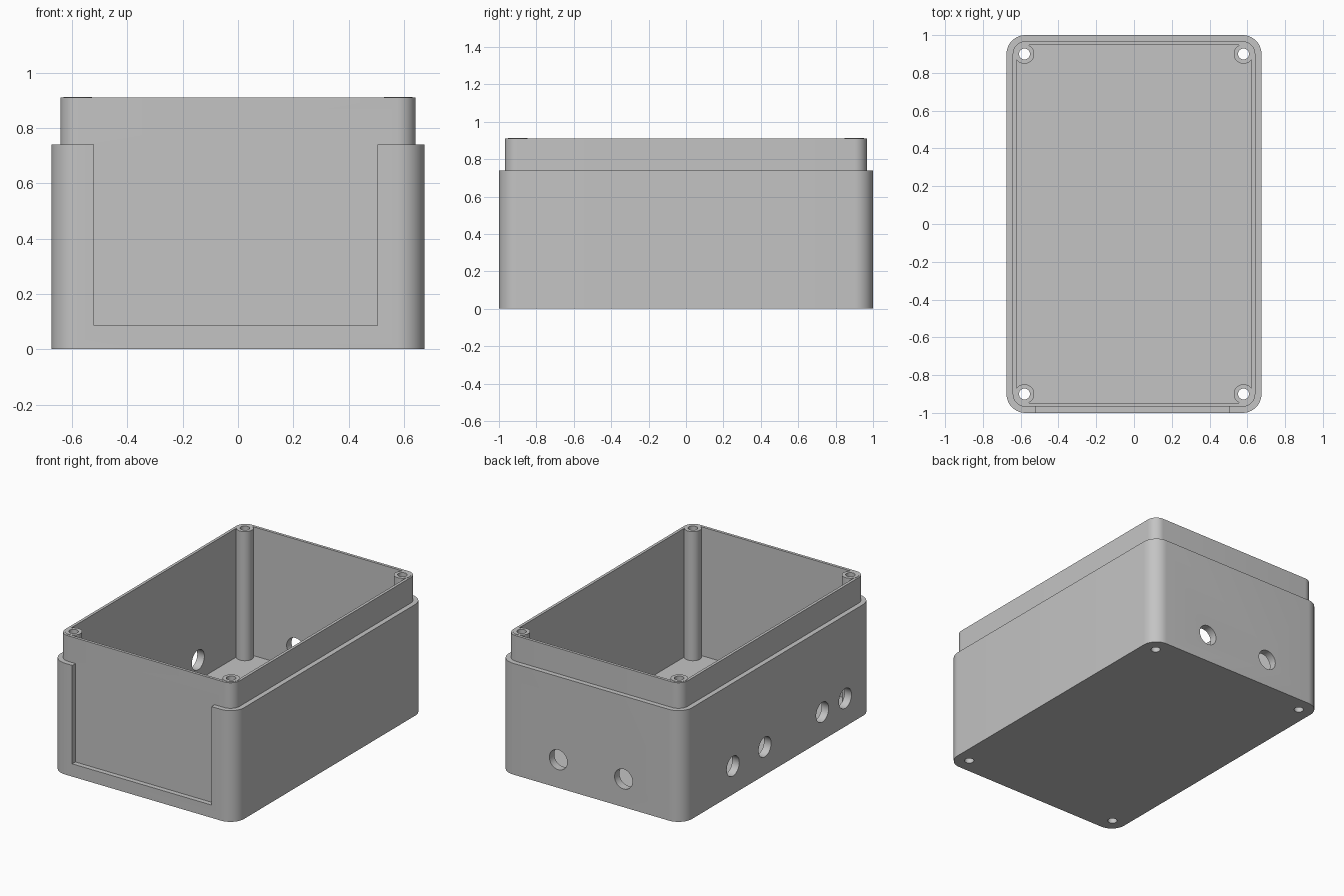
import bpy, bmesh, math
from mathutils import Matrix, Vector

cube = bpy.data.objects.get("Cube")
if cube:
    bpy.data.objects.remove(cube, do_unlink=True)

grey = bpy.data.materials.new("enclosure grey")
grey.use_nodes = True
colour = (0.55, 0.55, 0.55, 1)
grey.diffuse_color = colour
grey.node_tree.nodes["Principled BSDF"].inputs["Base Color"].default_value = colour

HALF_X, HALF_Y, RADIUS = 0.675, 1.0, 0.1
SHOULDER, RIM, FLOOR = 0.74, 0.91, 0.053
LIP_INSET, CAVITY_INSET = 0.033, 0.052


def add_object(name, bm):
    bmesh.ops.recalc_face_normals(bm, faces=bm.faces)
    mesh = bpy.data.meshes.new(name)
    bm.to_mesh(mesh)
    bm.free()
    mesh.materials.append(grey)
    obj = bpy.data.objects.new(name, mesh)
    bpy.context.collection.objects.link(obj)
    return obj


def rounded_block(name, inset, z0, z1, steps=12):
    """Upright block with rounded vertical corners."""
    r = RADIUS - inset
    bm = bmesh.new()
    ring = []
    for corner, (sx, sy) in enumerate([(1, 1), (-1, 1), (-1, -1), (1, -1)]):
        for i in range(steps + 1):
            a = (corner + i / steps) * math.pi / 2
            x = sx * (HALF_X - RADIUS) + r * math.cos(a)
            y = sy * (HALF_Y - RADIUS) + r * math.sin(a)
            ring.append(bm.verts.new((x, y, z0)))
    base = bm.faces.new(ring)
    top = bmesh.ops.extrude_face_region(bm, geom=[base])["geom"]
    verts = [v for v in top if isinstance(v, bmesh.types.BMVert)]
    bmesh.ops.translate(bm, verts=verts, vec=(0, 0, z1 - z0))
    return add_object(name, bm)


def box(name, low, high):
    low, high = Vector(low), Vector(high)
    bm = bmesh.new()
    bmesh.ops.create_cube(bm, size=1, matrix=Matrix.Translation((low + high) / 2)
                          @ Matrix.Diagonal((*(high - low), 1)))
    return add_object(name, bm)


def cylinder(name, centre, radius, length, axis="Z"):
    turn = Matrix()
    if axis != "Z":
        turn = Matrix.Rotation(math.pi / 2, 4, "Y" if axis == "X" else "X")
    bm = bmesh.new()
    bmesh.ops.create_cone(bm, cap_ends=True, segments=32, radius1=radius, radius2=radius,
                          depth=length, matrix=Matrix.Translation(centre) @ turn)
    return add_object(name, bm)


def combine(target, tool, operation):
    """Apply a boolean and discard the tool."""
    mod = target.modifiers.new("boolean", "BOOLEAN")
    mod.operation, mod.object, mod.solver = operation, tool, "EXACT"
    bpy.context.view_layer.objects.active = target
    bpy.ops.object.modifier_apply(modifier=mod.name)
    bpy.data.objects.remove(tool, do_unlink=True)


# Outer body with a panel recess open at the top of the front
case = rounded_block("enclosure_box", 0, 0, SHOULDER)
combine(case, box("recess_cutter", (-0.52, -1.1, 0.085), (0.505, -0.955, 0.85)), "DIFFERENCE")

# Inner core forms the raised lip and the back of the recess
combine(case, rounded_block("lip_core", LIP_INSET, 0.02, RIM), "UNION")
combine(case, rounded_block("cavity_cutter", CAVITY_INSET, FLOOR, 1.1), "DIFFERENCE")

# Screw posts in the corners, drilled right through the floor
corners = [(sx * 0.58, sy * 0.9) for sx in (-1, 1) for sy in (-1, 1)]
for x, y in corners:
    combine(case, cylinder("screw_post", (x, y, 0.471), 0.052, 0.882), "UNION")
for x, y in corners:
    combine(case, cylinder("screw_hole_cutter", (x, y, 0.5), 0.029, 1.4), "DIFFERENCE")

# Cable holes in the back and the right wall
for x in (-0.24, 0.24):
    combine(case, cylinder("back_hole_cutter", (x, HALF_Y, 0.187), 0.066, 0.3, "Y"), "DIFFERENCE")
for y in (0.47, 0.135, -0.47, -0.71):
    combine(case, cylinder("side_hole_cutter", (-HALF_X, y, 0.187), 0.066, 0.3, "X"), "DIFFERENCE")

# Smooth the round surfaces, keep the edges crisp
bpy.ops.object.select_all(action="DESELECT")
case.select_set(True)
bpy.context.view_layer.objects.active = case
bpy.ops.object.shade_smooth_by_angle()
